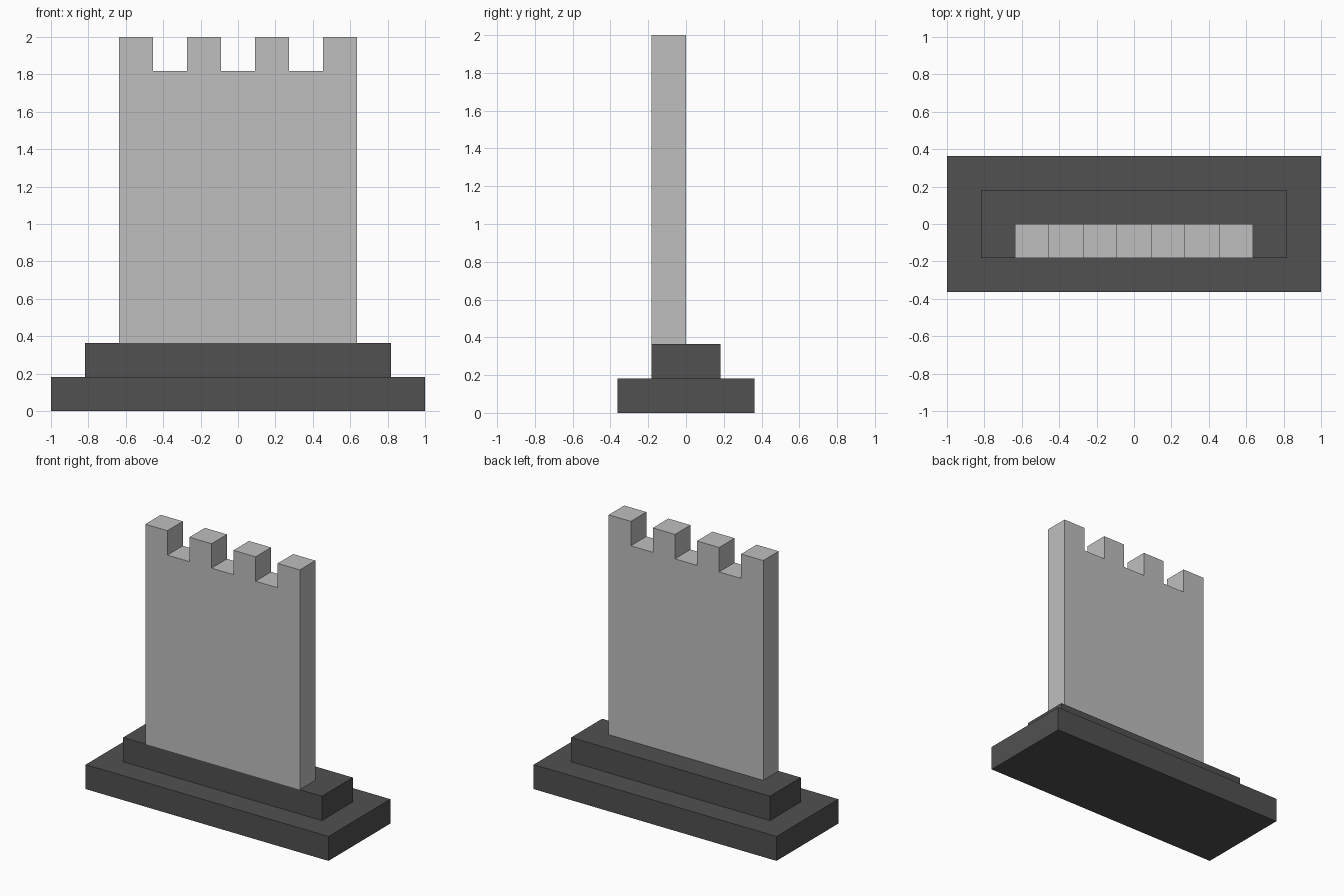
import bpy, bmesh
from mathutils import Vector

if "Cube" in bpy.data.objects:
    bpy.data.objects.remove(bpy.data.objects["Cube"], do_unlink=True)

U = 2 / 11  # module: step height, wall thickness and merlon width


def material(name, value):
    m = bpy.data.materials.new(name)
    m.use_nodes = True
    colour = (value, value, value, 1)
    m.diffuse_color = colour
    for node in m.node_tree.nodes:
        if node.type == 'BSDF_PRINCIPLED':
            node.inputs["Base Color"].default_value = colour
    return m


def extruded(name, outline, y0, y1, mat):
    """Extrude a closed (x, z) outline from y0 back to y1."""
    bm = bmesh.new()
    face = bm.faces.new([bm.verts.new((x, y0, z)) for x, z in outline])
    new = bmesh.ops.extrude_face_region(bm, geom=[face])["geom"]
    bmesh.ops.translate(bm, vec=Vector((0, y1 - y0, 0)),
                        verts=[v for v in new if isinstance(v, bmesh.types.BMVert)])
    bmesh.ops.recalc_face_normals(bm, faces=bm.faces)
    mesh = bpy.data.meshes.new(name)
    bm.to_mesh(mesh)
    bm.free()
    mesh.materials.append(mat)
    obj = bpy.data.objects.new(name, mesh)
    bpy.context.collection.objects.link(obj)
    return obj


def block(name, half_x, half_y, z0, z1, mat):
    outline = [(-half_x, z0), (half_x, z0), (half_x, z1), (-half_x, z1)]
    return extruded(name, outline, -half_y, half_y, mat)


dark_stone = material("dark grey stone", 0.082)
light_stone = material("light grey stone", 0.52)

# Stepped plinth
block("lower_step", 5.5 * U, 2 * U, 0, U, dark_stone)
block("upper_step", 4.5 * U, U, U, 2 * U, dark_stone)

# Battlemented wall: seven modules wide, alternating merlon and gap
outline = [(-3.5 * U, 2 * U)]
for i in range(7):
    top = 11 * U if i % 2 == 0 else 10 * U
    outline += [((i - 3.5) * U, top), ((i - 2.5) * U, top)]
outline.append((3.5 * U, 2 * U))
extruded("battlement_wall", outline, -U, 0, light_stone)
